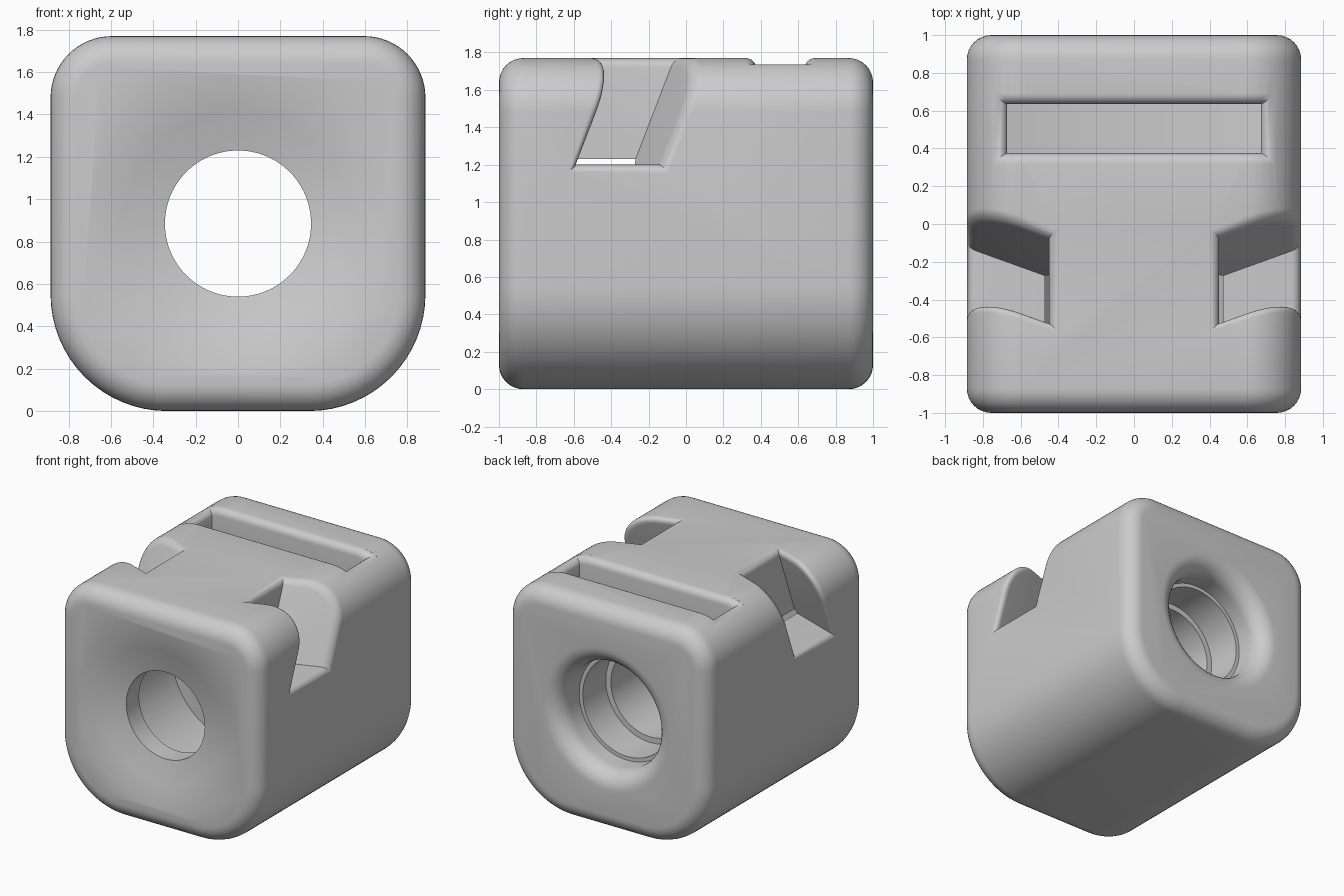
import bpy, bmesh, math

cube = bpy.data.objects.get("Cube")
if cube:
    bpy.data.objects.remove(cube, do_unlink=True)

HALF, TOP, AXIS = 0.885, 1.77, 0.885
R_TOP, R_BOT, R_EDGE = 0.29, 0.55, 0.13
CX, CZ = HALF - R_TOP, TOP - R_TOP

grey = bpy.data.materials.new("plain grey")
grey.use_nodes = True
grey.diffuse_color = (0.6, 0.6, 0.6, 1)
grey.node_tree.nodes["Principled BSDF"].inputs["Base Color"].default_value = (0.6, 0.6, 0.6, 1)


def loft(name, rings, caps=True):
    """Skin closed rings of points into a solid."""
    bm = bmesh.new()
    loops = [[bm.verts.new(p) for p in ring] for ring in rings]
    n = len(loops[0])
    for a, b in zip(loops, loops[1:]):
        for i in range(n):
            j = (i + 1) % n
            bm.faces.new((a[i], a[j], b[j], b[i]))
    if caps:
        bm.faces.new(loops[0])
        bm.faces.new(loops[-1])
    return finish(name, bm)


def finish(name, bm):
    bmesh.ops.remove_doubles(bm, verts=bm.verts, dist=1e-5)
    bmesh.ops.recalc_face_normals(bm, faces=bm.faces)
    mesh = bpy.data.meshes.new(name)
    bm.to_mesh(mesh)
    bm.free()
    mesh.materials.append(grey)
    obj = bpy.data.objects.new(name, mesh)
    bpy.context.collection.objects.link(obj)
    return obj


def body_ring(y, inset):
    ring = []
    for k, (sx, r, up) in enumerate([(1, R_TOP, 1), (-1, R_TOP, 1), (-1, R_BOT, 0), (1, R_BOT, 0)]):
        cx, cz = sx * (HALF - r), (TOP - r if up else r)
        for i in range(17):
            a = math.pi / 2 * (k + i / 16)
            ring.append((cx + (r - inset) * math.cos(a), y, cz + (r - inset) * math.sin(a)))
    return ring


def fillet(r, steps=6):
    """Depth and spread pairs of a rounded rim."""
    return [(r - r * math.cos(t), r - r * math.sin(t))
            for t in (math.pi / 2 * i / steps for i in range(steps + 1))]


# rounded block
layers = [(-1 + d, w) for d, w in reversed(fillet(R_EDGE, 8))]
rims = sorted([(-1 + d, w) for d, w in fillet(R_EDGE, 8)])
body = loft("body", [body_ring(y, w) for y, w in rims + [(-y, w) for y, w in reversed(rims)]])


def pocket(name, path, floor, y_front, y_back, r):
    """Solid pocket with a rounded rim that follows the block surface."""
    rows = []
    for depth, w in [(-0.05, r)] + fillet(r):
        pts = [(x - depth * nx, z - depth * nz) for x, z, nx, nz in path(w)]
        rows.append([(x, y_front(x, z) - w, z) for x, z in pts]
                    + [(x, y_back(x, z) + w, z) for x, z in reversed(pts)])
    pts = [floor(x, z) for x, z in pts]
    rows.append([(x, y_front(x, z), z) for x, z in pts]
                + [(x, y_back(x, z), z) for x, z in reversed(pts)])
    bm = bmesh.new()
    grid = [[bm.verts.new(p) for p in row] for row in rows]
    n = len(grid[0])
    for a, b in zip(grid, grid[1:]):
        for i in range(n):
            j = (i + 1) % n
            bm.faces.new((a[i], a[j], b[j], b[i]))
    for row in (grid[0], grid[-1]):
        for i in range(n // 2 - 1):
            bm.faces.new((row[i], row[i + 1], row[n - 2 - i], row[n - 1 - i]))
    bmesh.ops.remove_doubles(bm, verts=bm.verts, dist=1e-5)
    bmesh.ops.dissolve_degenerate(bm, edges=bm.edges, dist=1e-5)
    bmesh.ops.triangulate(bm, faces=bm.faces)
    return finish(name, bm)


# slanted side ports
def port_cutter(side):
    def path(w):
        arc = [(math.sin(a), math.cos(a)) for a in (math.pi / 2 * i / 16 for i in range(17))]
        pts = [(0.45 - w, TOP, 0, 1)]
        pts += [(CX + R_TOP * s, CZ + R_TOP * c, s, c) for s, c in arc]
        pts.append((HALF, 1.2 - w, 1, 0))
        return [(side * x, z, side * nx, nz) for x, z, nx, nz in pts]

    def slant(base):
        return lambda x, z: base + 0.386 * (z - 1.67) + 0.36 * (abs(x) - 0.45)

    return pocket("port_cutter", path, lambda x, z: (side * 0.45, 1.2),
                  slant(-0.55), slant(-0.10), 0.05)


# cross slot on top
def slot_path(w):
    pts = []
    for i in range(41):
        x = (0.69 + w) * (i / 20 - 1)
        s = max(0, abs(x) - CX) / R_TOP
        c = math.sqrt(1 - s * s)
        pts.append((x, CZ + R_TOP * c, math.copysign(s, x), c))
    return pts


slot_cutter = pocket("slot_cutter", slot_path, lambda x, z: (x, 1.47 + 0.17 * x * x),
                     lambda x, z: 0.375, lambda x, z: 0.635, 0.055)

# stepped bore with shallow front dish and flared rear mouth
bore = [(-1.1, 0.78), (-1.0, 0.70), (-0.95, 0.53), (-0.91, 0.345), (-0.75, 0.345), (-0.75, 0.567),
        (-0.02, 0.567), (-0.02, 0.345), (0.45, 0.345), (0.45, 0.39), (0.74, 0.39), (0.74, 0.42)]
bore += [(1 - d, 0.42 + w) for d, w in reversed(fillet(0.14, 8))] + [(1.1, 0.56)]
bore_cutter = loft("bore_cutter", [
    [(r * math.cos(a), y, AXIS + r * math.sin(a)) for a in (math.tau * i / 96 for i in range(96))]
    for y, r in bore])

# cut everything out of the block
bpy.context.view_layer.objects.active = body
for cutter in (port_cutter(1), port_cutter(-1), slot_cutter, bore_cutter):
    mod = body.modifiers.new("cut", "BOOLEAN")
    mod.operation, mod.solver, mod.object = "DIFFERENCE", "EXACT", cutter
    bpy.ops.object.modifier_apply(modifier=mod.name)
    bpy.data.objects.remove(cutter, do_unlink=True)

for o in bpy.context.selected_objects:
    o.select_set(False)
body.select_set(True)
bpy.ops.object.shade_smooth_by_angle(angle=math.radians(32))
